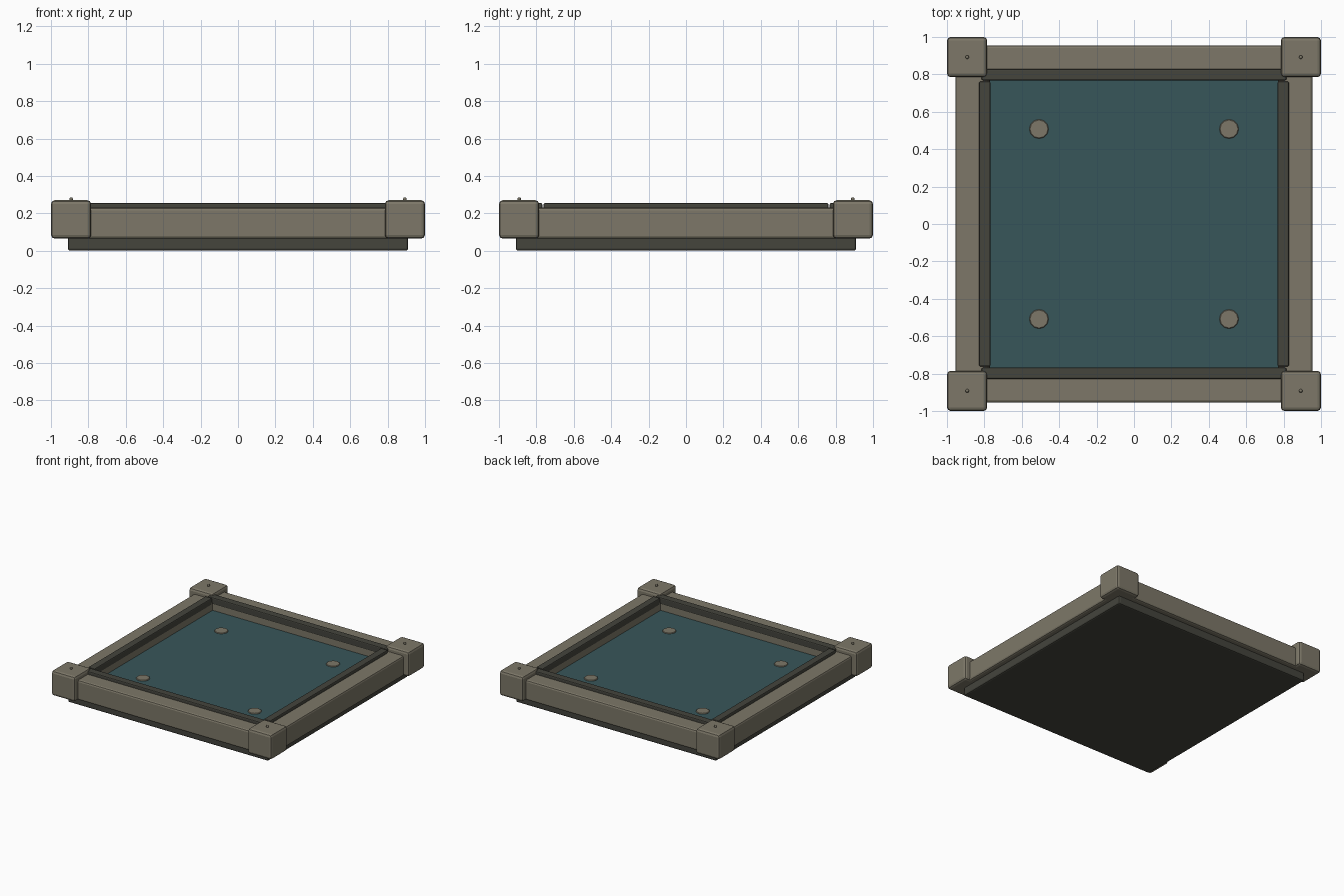
import bpy, math

if "Cube" in bpy.data.objects:
    bpy.data.objects.remove(bpy.data.objects["Cube"])


def material(name, rgb):
    m = bpy.data.materials.new(name)
    m.diffuse_color = (*rgb, 1)
    m.use_nodes = True
    m.node_tree.nodes["Principled BSDF"].inputs["Base Color"].default_value = m.diffuse_color
    return m


STONE = material("warm grey stone", (0.205, 0.187, 0.139))
DARK = material("dark trim", (0.058, 0.058, 0.046))
TEAL = material("deep teal", (0.039, 0.092, 0.101))


def finish(o, name, mat, bevel, segments=2):
    o.name = name
    o.data.materials.append(mat)
    if bevel:
        b = o.modifiers.new("Bevel", 'BEVEL')
        b.width = bevel
        b.segments = segments
        b.limit_method = 'ANGLE'
        b.angle_limit = math.radians(40)
    return o


def box(name, x, y, z, mat, bevel=0.0):
    """Box from (min, max) ranges on each axis."""
    bpy.ops.mesh.primitive_cube_add(
        size=1, location=[(a + b) / 2 for a, b in (x, y, z)])
    o = bpy.context.object
    o.scale = [b - a for a, b in (x, y, z)]
    bpy.ops.object.transform_apply(location=False, rotation=False, scale=True)
    return finish(o, name, mat, bevel)


# Base slab and inset panel
box("base_slab", (-0.91, 0.91), (-0.91, 0.91), (0, 0.12), DARK, 0.012)
box("floor_panel", (-0.93, 0.93), (-0.93, 0.93), (0.12, 0.15), TEAL)

# Rails and the thin trim strips along their inner top edges
for s, side in ((-1, "front"), (1, "back")):
    rail = sorted((s * 0.77, s * 0.955))
    trim = sorted((s * 0.768, s * 0.828))
    box(side + "_rail", (-0.86, 0.86), rail, (0.065, 0.23), STONE, 0.015)
    box(side + "_trim", (-0.815, 0.815), trim, (0.2, 0.255), DARK, 0.008)
for s, side in ((-1, "left"), (1, "right")):
    rail = sorted((s * 0.77, s * 0.955))
    trim = sorted((s * 0.768, s * 0.828))
    box(side + "_rail", rail, (-0.86, 0.86), (0.065, 0.23), STONE, 0.015)
    box(side + "_trim", trim, (-0.762, 0.762), (0.2, 0.255), DARK, 0.008)

# Corner blocks with pins, and studs on the panel
for sx in (-1, 1):
    for sy in (-1, 1):
        tag = ("left" if sx < 0 else "right") + ("_front" if sy < 0 else "_back")
        box(tag + "_corner_block", sorted((sx * 0.785, sx)),
            sorted((sy * 0.785, sy)), (0.065, 0.27), STONE, 0.02)
        bpy.ops.mesh.primitive_uv_sphere_add(
            segments=10, ring_count=6, radius=0.01,
            location=(sx * 0.892, sy * 0.892, 0.276))
        finish(bpy.context.object, tag + "_pin", STONE, 0)
        bpy.ops.mesh.primitive_cylinder_add(
            vertices=12, radius=0.052, depth=0.02,
            location=(sx * 0.508, sy * 0.508, 0.146))
        finish(bpy.context.object, tag + "_stud", STONE, 0.004, 1)
